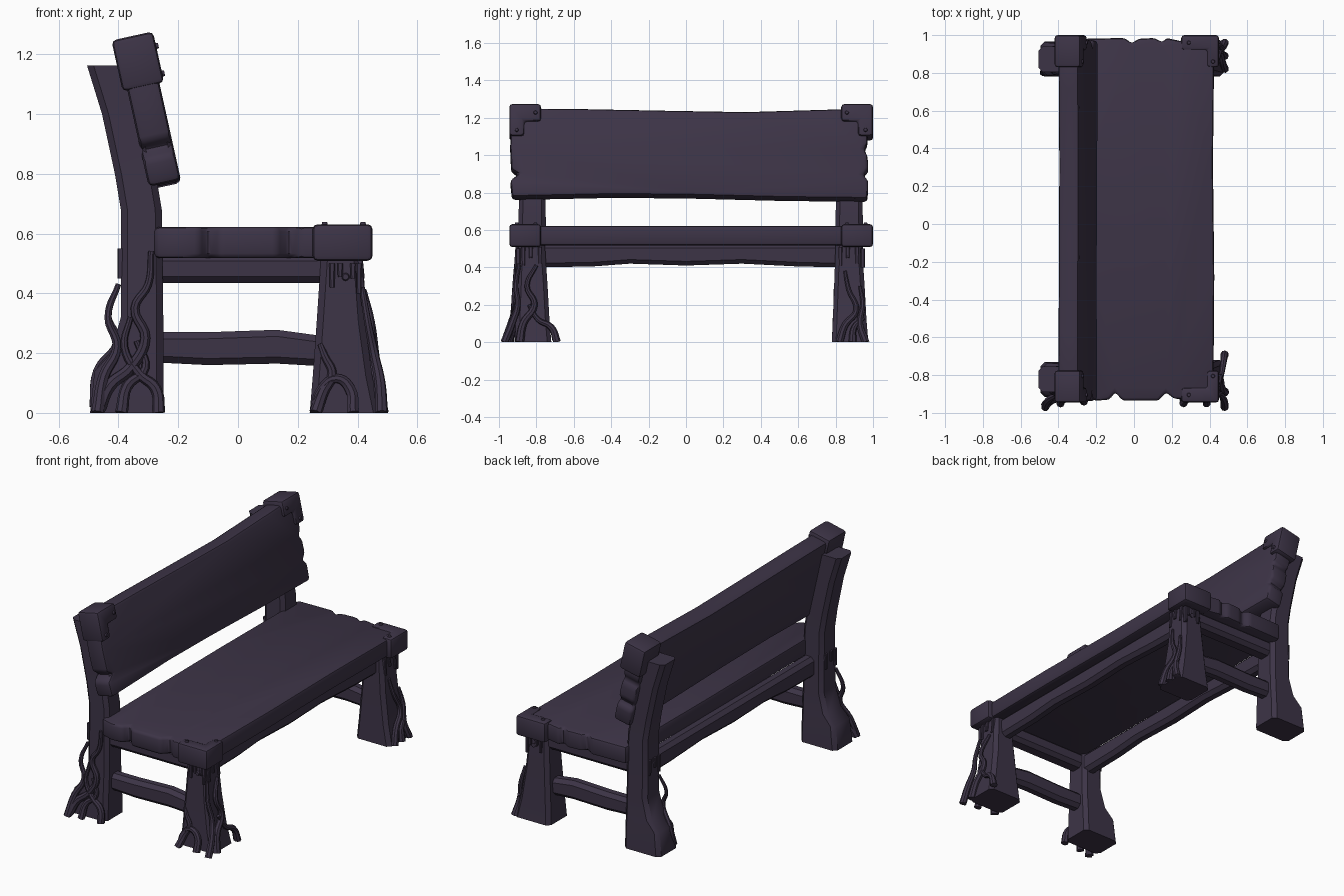
import bpy, bmesh, math
from mathutils import Matrix, Vector

mat = bpy.data.materials.new("dark purple wood")
mat.diffuse_color = (0.046, 0.034, 0.062, 1)
CY = 0.02                      # middle of the planks in y


def finish(name, me):
    me.materials.clear()
    me.materials.append(mat)
    me.shade_smooth()
    me.set_sharp_from_angle(angle=math.radians(38))
    ob = bpy.data.objects.new(name, me)
    bpy.context.collection.objects.link(ob)
    return ob


def from_bmesh(name, bm, bevel):
    bmesh.ops.recalc_face_normals(bm, faces=bm.faces)
    if bevel:
        edges = [e for e in bm.edges if len(e.link_faces) == 2 and e.calc_face_angle() > 0.5]
        bmesh.ops.bevel(bm, geom=edges, offset=bevel, segments=2, profile=0.5,
                        affect='EDGES', clamp_overlap=True)
    me = bpy.data.meshes.new(name)
    bm.to_mesh(me)
    bm.free()
    return finish(name, me)


def prism(name, pts, thick, frame, bevel):
    """Outline in the frame's xy plane, extruded evenly both ways."""
    bm = bmesh.new()
    low = [bm.verts.new((u, v, -thick / 2)) for u, v in pts]
    top = [bm.verts.new((u, v, thick / 2)) for u, v in pts]
    bm.faces.new(low[::-1])
    bm.faces.new(top)
    for i in range(len(pts)):
        j = (i + 1) % len(pts)
        bm.faces.new((low[i], low[j], top[j], top[i]))
    bm.transform(frame)
    return from_bmesh(name, bm, bevel)


def loft(name, axis, sections, c=0.022):
    """Chamfered rectangles (t, a0, a1, b0, b1) joined along an axis."""
    bm = bmesh.new()
    rings = []
    for t, a0, a1, b0, b1 in sections:
        ring = []
        for a, b in ((a0 + c, b0), (a1 - c, b0), (a1, b0 + c), (a1, b1 - c),
                     (a1 - c, b1), (a0 + c, b1), (a0, b1 - c), (a0, b0 + c)):
            co = [0, 0, 0]
            co[axis], co[(axis + 1) % 3], co[(axis + 2) % 3] = t, a, b
            ring.append(bm.verts.new(co))
        rings.append(ring)
    for r, s in zip(rings, rings[1:]):
        for i in range(8):
            j = (i + 1) % 8
            bm.faces.new((r[i], r[j], s[j], s[i]))
    bm.faces.new(rings[0][::-1])
    bm.faces.new(rings[-1])
    return from_bmesh(name, bm, 0)


def vine(name, pts, r=0.019):
    """Tapering smooth tube through the points."""
    cu = bpy.data.curves.new(name, 'CURVE')
    cu.dimensions = '3D'
    cu.bevel_depth, cu.bevel_resolution, cu.resolution_u = r, 2, 5
    cu.use_fill_caps = True
    sp = cu.splines.new('BEZIER')
    sp.bezier_points.add(len(pts) - 1)
    for i, (bp, p) in enumerate(zip(sp.bezier_points, pts)):
        bp.co = p
        bp.handle_left_type = bp.handle_right_type = 'AUTO'
        bp.radius = 1.15 - 0.65 * i / (len(pts) - 1)
    tmp = bpy.data.objects.new(name + " path", cu)
    bpy.context.collection.objects.link(tmp)
    bpy.context.view_layer.update()
    me = bpy.data.meshes.new_from_object(tmp.evaluated_get(bpy.context.evaluated_depsgraph_get()))
    bpy.data.objects.remove(tmp)
    for v in me.vertices:
        v.co.z = max(v.co.z, 0)
    finish(name, me)


def rivet(name, frame, r=0.012):
    bm = bmesh.new()
    bmesh.ops.create_cone(bm, cap_ends=True, segments=10, radius1=r, radius2=r * 0.7,
                          depth=0.012, matrix=frame)
    from_bmesh(name, bm, 0)


# seat plank with split ends
seat_frame = Matrix.Translation((0, CY, 0.57))
prism("seat", [(-0.28, -0.93), (-0.2, -0.955), (-0.13, -0.95), (-0.10, -0.91), (-0.06, -0.955),
               (0.13, -0.955), (0.17, -0.91), (0.21, -0.945), (0.42, -0.95), (0.425, -0.3),
               (0.418, 0.3), (0.425, 0.955), (0.24, 0.95), (0.17, 0.965), (0.15, 0.94), (0.11, 0.965),
               (0.02, 0.96), (-0.01, 0.935), (-0.05, 0.965), (-0.28, 0.96), (-0.285, 0.2)],
      0.105, seat_frame, 0.016)

# leaning backrest plank with split ends and a sagging top
slope = Vector((-0.216, 0, 0.976)).normalized()
back_frame = Matrix(((0, slope.x, slope.z, -0.245), (1, 0, 0, CY),
                     (0, slope.z, -slope.x, 0.768), (0, 0, 0, 1)))
prism("backrest", [(-0.95, 0.0), (-0.4, 0.012), (0.0, 0.008), (0.5, -0.005), (0.95, -0.01),
                   (0.955, 0.09), (0.925, 0.12), (0.955, 0.15), (0.95, 0.23), (0.93, 0.26),
                   (0.95, 0.29), (0.955, 0.485), (0.7, 0.477), (0.3, 0.465), (-0.1, 0.472),
                   (-0.6, 0.482), (-0.955, 0.485), (-0.96, 0.27), (-0.955, 0.15),
                   (-0.915, 0.125), (-0.96, 0.09)],
      0.11, back_frame, 0.018)

# L-shaped metal corners on seat and backrest
for s, e, side in ((-1, 0.965, "near"), (1, 0.98, "far")):
    i, m = e - 0.17, e - 0.08
    prism(side + "_seat_corner", [(0.25, s * e), (0.25, s * m), (0.385, s * m), (0.385, s * i),
                                  (0.45, s * i), (0.45, s * e)], 0.122, seat_frame, 0.016)
    prism(side + "_back_corner", [(s * e, 0.505), (s * i, 0.505), (s * i, 0.41), (s * m, 0.41),
                                  (s * m, 0.33), (s * e, 0.33)], 0.142, back_frame, 0.016)
    for k, (u, v) in enumerate(((0.29, s * (e - 0.04)), (0.418, s * (i + 0.03)))):
        rivet(f"{side}_seat_rivet_{k}", seat_frame @ Matrix.Translation((u, v, 0.063)))
    for k, (u, v) in enumerate(((s * (i + 0.03), 0.455), (s * (e - 0.04), 0.36))):
        rivet(f"{side}_back_rivet_{k}", back_frame @ Matrix.Translation((u, v, 0.073)))

# legs, end rails and hanging drips on both ends
for c, side in ((-0.82, "near"), (0.875, "far")):
    loft(side + "_rear_post", 2, [
        (0, -0.495, -0.25, c - 0.095, c + 0.09), (0.14, -0.48, -0.25, c - 0.09, c + 0.085),
        (0.20, -0.425, -0.25, c - 0.085, c + 0.08), (0.32, -0.392, -0.25, c - 0.08, c + 0.075),
        (0.68, -0.392, -0.255, c - 0.075, c + 0.07), (0.80, -0.412, -0.275, c - 0.072, c + 0.068),
        (1.0, -0.455, -0.32, c - 0.07, c + 0.066), (1.162, -0.505, -0.365, c - 0.07, c + 0.066)])
    loft(side + "_front_leg", 2, [
        (0, 0.24, 0.475, c - 0.095, c + 0.1), (0.12, 0.25, 0.45, c - 0.09, c + 0.09),
        (0.3, 0.263, 0.425, c - 0.083, c + 0.08), (0.525, 0.278, 0.408, c - 0.075, c + 0.065)])
    loft(side + "_upper_end_rail", 0, [
        (-0.3, c - 0.05, c + 0.05, 0.435, 0.53), (0.32, c - 0.05, c + 0.05, 0.435, 0.53)])
    loft(side + "_lower_end_rail", 0, [
        (-0.3, c - 0.04, c + 0.04, 0.17, 0.27), (-0.1, c - 0.04, c + 0.04, 0.16, 0.27),
        (0.13, c - 0.04, c + 0.04, 0.165, 0.278), (0.3, c - 0.04, c + 0.04, 0.155, 0.255)])
    out = -1 if c < 0 else 1
    face = c - 0.078 if c < 0 else c + 0.07
    for k, (x, z) in enumerate(((0.315, 0.42), (0.342, 0.455), (0.385, 0.45), (0.405, 0.40))):
        loft(f"{side}_leg_drip_{k}", 2, [(z, x - 0.008, x + 0.008, face - 0.012, face + 0.012),
                                         (0.5, x - 0.01, x + 0.01, face - 0.012, face + 0.012)], 0.004)
    for k, (y, z) in enumerate(((c - 0.05, 0.41), (c - 0.01, 0.45), (c + 0.04, 0.42))):
        loft(f"{side}_leg_front_drip_{k}", 2, [(z, 0.395, 0.424, y - 0.009, y + 0.009),
                                               (0.51, 0.39, 0.418, y - 0.011, y + 0.011)], 0.004)
        loft(f"{side}_post_drip_{k}", 2, [(z + 0.04, -0.403, -0.38, y - 0.009, y + 0.009),
                                          (0.55, -0.403, -0.38, y - 0.011, y + 0.011)], 0.004)
    rivet(side + "_leg_rivet", Matrix.Translation((0.36, face + out * 0.004, 0.455))
          @ Matrix.Rotation(math.pi / 2, 4, 'X'), 0.014)

# long rails under the seat, with an uneven lower edge
for x, name in ((0.33, "front_rail"), (-0.30, "rear_rail")):
    loft(name, 1, [(y, z, 0.525, x - 0.04, x + 0.04) for y, z in
                   ((-0.84, 0.40), (-0.5, 0.405), (-0.3, 0.42), (0, 0.41), (0.3, 0.42),
                    (0.6, 0.405), (0.86, 0.40))])

# roots climbing the near rear post
vine("rear_root_main", [(-0.47, -0.96, 0), (-0.43, -0.93, 0.09), (-0.36, -0.92, 0.15), (-0.31, -0.915, 0.25),
                        (-0.345, -0.91, 0.35), (-0.30, -0.905, 0.43), (-0.29, -0.90, 0.54)], 0.021)
vine("rear_root_side", [(-0.39, -0.95, 0), (-0.37, -0.93, 0.09), (-0.31, -0.92, 0.15), (-0.34, -0.91, 0.24)])
vine("rear_root_loop", [(-0.265, -0.94, 0), (-0.275, -0.93, 0.08), (-0.33, -0.925, 0.13), (-0.38, -0.92, 0.22),
                        (-0.36, -0.91, 0.32)])
vine("rear_root_back", [(-0.47, -0.97, 0), (-0.45, -0.93, 0.12), (-0.405, -0.90, 0.22),
                        (-0.435, -0.89, 0.32), (-0.40, -0.87, 0.43)])
vine("far_rear_root", [(-0.48, 0.80, 0.02), (-0.47, 0.83, 0.14), (-0.405, 0.80, 0.24),
                       (-0.435, 0.81, 0.33), (-0.40, 0.83, 0.43)], 0.016)

# roots climbing the near front leg
vine("front_root_a", [(0.26, -0.95, 0), (0.285, -0.92, 0.07), (0.315, -0.915, 0.13), (0.29, -0.91, 0.19),
                      (0.275, -0.90, 0.23)])
vine("front_root_b", [(0.385, -0.95, 0), (0.375, -0.925, 0.08), (0.33, -0.92, 0.115), (0.27, -0.92, 0.07),
                      (0.25, -0.93, 0)])
vine("front_root_c", [(0.48, -0.97, 0), (0.475, -0.93, 0.10), (0.455, -0.90, 0.2), (0.435, -0.91, 0.3),
                      (0.415, -0.89, 0.42)])
vine("front_root_d", [(0.48, -0.89, 0), (0.465, -0.87, 0.1), (0.455, -0.81, 0.2), (0.445, -0.85, 0.3),
                      (0.42, -0.80, 0.41)], 0.021)
vine("front_root_e", [(0.48, -0.69, 0), (0.475, -0.72, 0.08), (0.465, -0.79, 0.12), (0.455, -0.84, 0.2)])

# roots climbing the far front leg
vine("far_front_root_a", [(0.48, 0.82, 0), (0.47, 0.85, 0.09), (0.455, 0.91, 0.17), (0.44, 0.87, 0.28),
                          (0.42, 0.85, 0.38)])
vine("far_front_root_b", [(0.48, 0.96, 0), (0.465, 0.93, 0.1), (0.45, 0.945, 0.2), (0.43, 0.93, 0.3)])
vine("far_front_root_c", [(0.48, 0.89, 0), (0.47, 0.90, 0.08), (0.46, 0.95, 0.13)])
